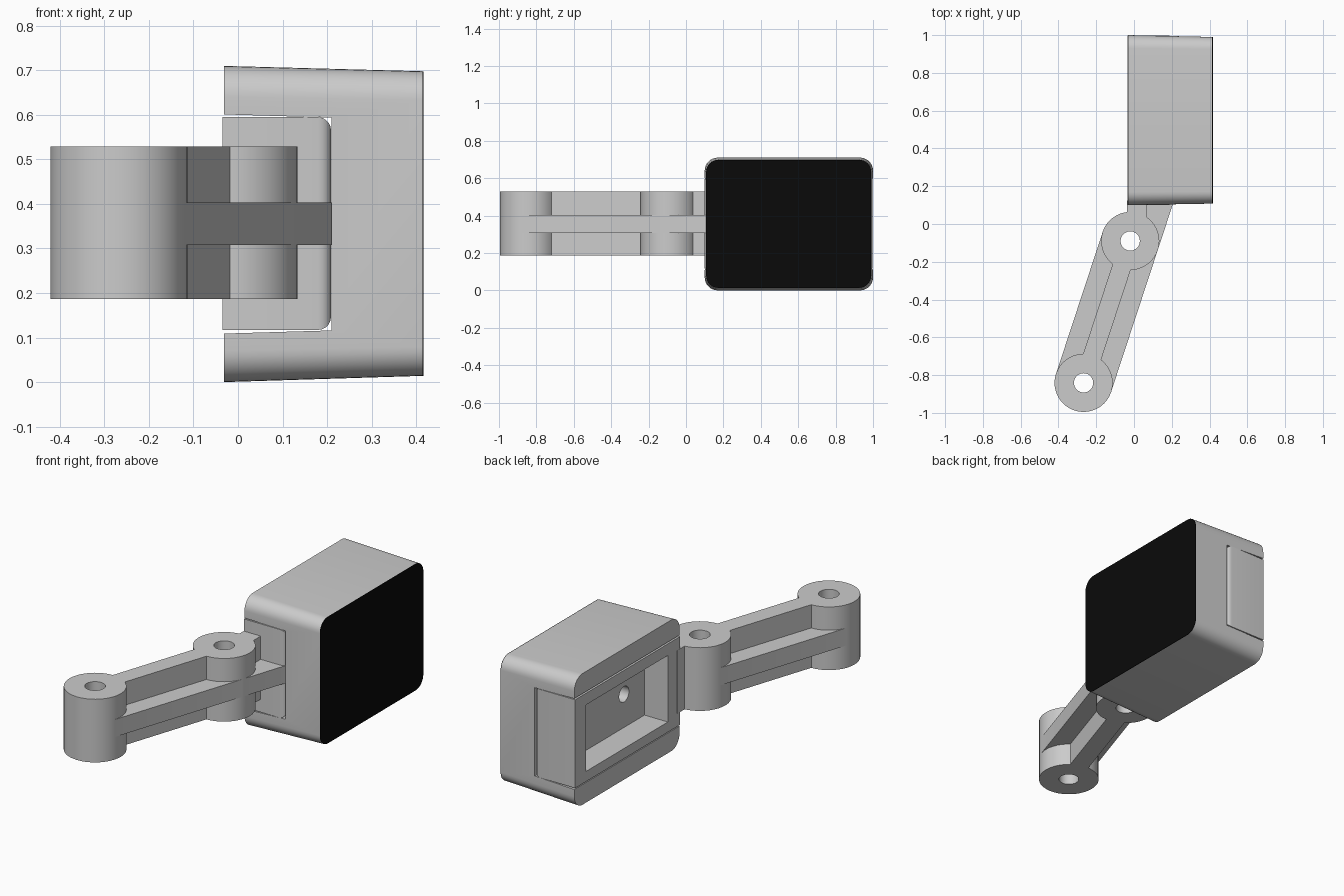
import bpy, bmesh
from math import pi, cos, sin
from mathutils import Vector

if "Cube" in bpy.data.objects:
    bpy.data.objects.remove(bpy.data.objects["Cube"])


def loft(name, rings):
    """Closed solid from matching rings of 3D points."""
    bm = bmesh.new()
    vs = [[bm.verts.new(p) for p in r] for r in rings]
    n = len(vs[0])
    bm.faces.new(vs[0])
    bm.faces.new(vs[-1])
    for a, b in zip(vs, vs[1:]):
        for i in range(n):
            j = (i + 1) % n
            bm.faces.new((a[i], a[j], b[j], b[i]))
    bmesh.ops.recalc_face_normals(bm, faces=bm.faces)
    me = bpy.data.meshes.new(name)
    bm.to_mesh(me)
    bm.free()
    ob = bpy.data.objects.new(name, me)
    bpy.context.collection.objects.link(ob)
    return ob


def prism(name, pts, z0, z1):
    return loft(name, [[(x, y, z) for x, y in pts] for z in (z0, z1)])


def box(name, x0, x1, y0, y1, z0, z1):
    return prism(name, [(x0, y0), (x1, y0), (x1, y1), (x0, y1)], z0, z1)


def circle(c, r, n=40):
    return [(c[0] + r * cos(2 * pi * i / n), c[1] + r * sin(2 * pi * i / n)) for i in range(n)]


def rounded(x, y0, y1, z0, z1, r, n=8):
    """Rounded rectangle in the YZ plane."""
    out = []
    for k, (cy, cz) in enumerate([(y1 - r, z1 - r), (y0 + r, z1 - r), (y0 + r, z0 + r), (y1 - r, z0 + r)]):
        for i in range(n + 1):
            a = pi / 2 * (k + i / n)
            out.append((x, cy + r * cos(a), cz + r * sin(a)))
    return out


def activate(ob):
    bpy.ops.object.select_all(action='DESELECT')
    ob.select_set(True)
    bpy.context.view_layer.objects.active = ob


def combine(ob, other, op):
    m = ob.modifiers.new(op, 'BOOLEAN')
    m.object, m.operation, m.solver = other, op, 'EXACT'
    activate(ob)
    bpy.ops.object.modifier_apply(modifier=m.name)
    bpy.data.objects.remove(other)


def smooth(ob):
    activate(ob)
    bpy.ops.object.shade_smooth_by_angle(angle=0.6)


# Lever arm: two hubs, tall web, wide flange at mid height, neck
A, B = Vector((-0.02, -0.09)), Vector((-0.267, -0.841))
Z0, Z1, R = 0.187, 0.529, 0.154
d = (A - B).normalized()
n = Vector((d.y, -d.x))
arm = prism("lever_arm", circle(A, R), Z0, Z1)
combine(arm, prism("end_hub", circle(B, R), Z0, Z1), 'UNION')
w = n * 0.05
combine(arm, prism("web", [B - w, B + w, A + w, A - w], Z0, Z1), 'UNION')
combine(arm, box("neck", -0.036, 0.066, -0.05, 0.125, Z0, Z1), 'UNION')
f = n * (R - 0.0005)
tip = A + f + d * ((0.12 - (A + f).y) / d.y)
combine(arm, prism("flange", [B - f, B + f, tip, (-0.033, 0.12), (-0.033, 0.03), A - f],
                   0.308, 0.403), 'UNION')
for c in (A, B):
    combine(arm, prism("pin_hole", circle(c, 0.051, 32), 0, 1), 'DIFFERENCE')
smooth(arm)

# Holder block: rounded toward the pad, hollowed from the open side
holder = box("pad_holder", -0.035, 0.209, 0.1, 0.998, 0.117, 0.595)
bm = bmesh.new()
bm.from_mesh(holder.data)
edges = [e for e in bm.edges if all(v.co.x > 0.2 for v in e.verts)]
bmesh.ops.bevel(bm, geom=edges, offset=0.03, segments=5, profile=0.5, affect='EDGES')
bm.to_mesh(holder.data)
bm.free()
combine(holder, box("pocket", -0.2, 0.105, 0.205, 0.905, 0.172, 0.532), 'DIFFERENCE')
bolt = loft("bolt_hole", [[(x, y, z) for y, z in circle((0.38, 0.352), 0.042, 32)] for x in (0, 0.4)])
combine(holder, bolt, 'DIFFERENCE')
smooth(holder)

# Pad: tapered rounded shell with a channel that wraps the holder
pad = loft("pad_body", [rounded(-0.031, 0.1, 1.0, 0.0, 0.71, 0.07),
                        rounded(0.414, 0.108, 0.99, 0.014, 0.698, 0.065)])
combine(pad, loft("channel", [[(-0.2, y, 0.104), (0.21, y, 0.116), (0.21, y, 0.594), (-0.2, y, 0.606)]
                              for y in (-0.1, 1.2)]), 'DIFFERENCE')
smooth(pad)

# Black contact face
face = loft("contact_face", [rounded(x, 0.108, 0.99, 0.014, 0.698, 0.065) for x in (0.413, 0.417)])
black = bpy.data.materials.new("black")
black.diffuse_color = (0.003, 0.003, 0.003, 1)
black.use_nodes = True
black.node_tree.nodes["Principled BSDF"].inputs["Base Color"].default_value = black.diffuse_color
face.data.materials.append(black)
smooth(face)
